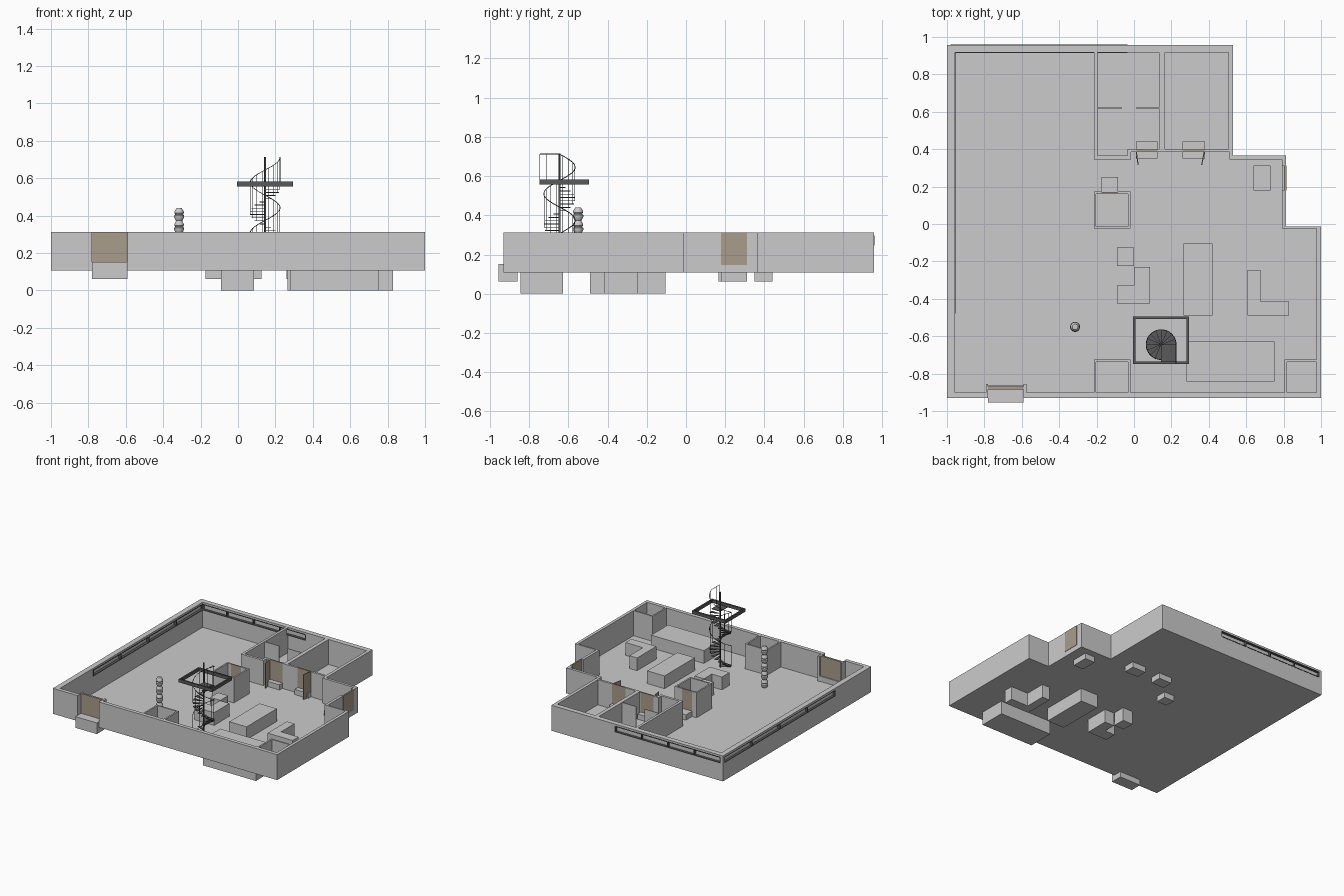
import bpy, bmesh, math
from math import cos, sin, pi, tau

if "Cube" in bpy.data.objects:
    bpy.data.objects.remove(bpy.data.objects["Cube"])

FLOOR, TOP = 0.107, 0.312


def material(name, rgb):
    m = bpy.data.materials.new(name)
    m.diffuse_color = (*rgb, 1)
    m.use_nodes = True
    m.node_tree.nodes["Principled BSDF"].inputs["Base Color"].default_value = m.diffuse_color
    return m


BROWN = material("brown_wood", (0.40, 0.34, 0.26))
DARK = material("dark_metal", (0.10, 0.10, 0.10))


def finish(name, bm, mat=None):
    bmesh.ops.recalc_face_normals(bm, faces=bm.faces)
    me = bpy.data.meshes.new(name)
    bm.to_mesh(me)
    bm.free()
    ob = bpy.data.objects.new(name, me)
    bpy.context.collection.objects.link(ob)
    if mat:
        me.materials.append(mat)
    return ob


def add_prism(bm, pts, z0, z1):
    lo = [bm.verts.new((x, y, z0)) for x, y in pts]
    hi = [bm.verts.new((x, y, z1)) for x, y in pts]
    bm.faces.new(lo[::-1])
    bm.faces.new(hi)
    n = len(pts)
    for i in range(n):
        j = (i + 1) % n
        bm.faces.new((lo[i], lo[j], hi[j], hi[i]))


def rect(x0, x1, y0, y1):
    return [(x0, y0), (x1, y0), (x1, y1), (x0, y1)]


def prism(name, pts, z0, z1, mat=None):
    bm = bmesh.new()
    add_prism(bm, pts, z0, z1)
    return finish(name, bm, mat)


def boxes(name, specs, mat=None):
    bm = bmesh.new()
    for x0, x1, y0, y1, z0, z1 in specs:
        add_prism(bm, rect(x0, x1, y0, y1), z0, z1)
    return finish(name, bm, mat)


def cut(target, pts, z0=FLOOR + 0.003, z1=0.36):
    c = prism("cutter", pts, z0, z1)
    c.hide_render = True
    mod = target.modifiers.new("cut", 'BOOLEAN')
    mod.operation, mod.solver, mod.object = 'DIFFERENCE', 'EXACT', c
    bpy.context.view_layer.objects.active = target
    bpy.ops.object.modifier_apply(modifier=mod.name)
    bpy.data.objects.remove(c)


def tube(name, paths, radius, mat):
    cu = bpy.data.curves.new(name, 'CURVE')
    cu.dimensions = '3D'
    cu.bevel_depth, cu.bevel_resolution = radius, 0
    cu.use_fill_caps = True
    for path in paths:
        s = cu.splines.new('POLY')
        s.points.add(len(path) - 1)
        for p, co in zip(s.points, path):
            p.co = (*co, 1)
    ob = bpy.data.objects.new(name, cu)
    bpy.context.collection.objects.link(ob)
    cu.materials.append(mat)
    return ob


# Building shell: solid footprint with the rooms carved out, leaving floor and walls
shell = prism("floor_and_walls", [
    (-1, -.93), (1, -.93), (1, -.013), (.812, -.013), (.812, .366),
    (.53, .366), (.53, .958), (-1, .958)], FLOOR, TOP)
cut(shell, [
    (-.957, -.90), (-.79, -.90), (-.79, -.855), (-.575, -.855), (-.575, -.90),
    (-.215, -.90), (-.215, -.725), (-.02, -.725), (-.02, -.90), (.805, -.90),
    (.805, -.725), (.976, -.725), (.976, -.025), (.79, -.025), (.79, .345),
    (.51, .345), (.51, .385), (-.015, .385), (-.015, .345), (-.215, .345),
    (-.215, .917), (-.957, .917)])
cut(shell, [(-.195, .365), (-.035, .365), (-.035, .402), (.135, .402),
            (.135, .917), (-.195, .917)])
cut(shell, rect(.165, .505, .402, .917))
cut(shell, rect(-.203, -.032, -.90, -.737))
cut(shell, rect(.817, .976, -.90, -.737))

# Door and window openings
cut(shell, rect(-.78, -.59, -.95, -.84))
cut(shell, rect(.77, .83, .178, .312), z0=.147)
cut(shell, rect(.01, .125, .37, .42))
cut(shell, rect(.26, .38, .37, .42))
WZ0, WZ1 = .247, .298
cut(shell, rect(-1.02, -.94, -.478, .94), WZ0, WZ1)
cut(shell, rect(-.98, -.036, .90, .98), WZ0, WZ1)

# Free-standing store cupboard
store = prism("store_walls", rect(-.215, -.02, -.025, .173), FLOOR, TOP)
cut(store, rect(-.203, -.033, -.013, .160))
cut(store, rect(-.175, -.085, .15, .19))

# Thin cubicle screens
boxes("room_screens", [(-.195, -.065, .617, .622, FLOOR, TOP),
                       (.01, .135, .617, .622, FLOOR, TOP)])

# Doors
boxes("front_door", [(-.78, -.59, -.885, -.868, FLOOR, TOP)], BROWN)
boxes("side_door", [(.803, .815, .178, .312, .147, TOP)], BROWN)
boxes("store_door", [(-.175, -.085, .162, .171, FLOOR, TOP)], BROWN)
boxes("room_doors", [(.01, .125, .388, .398, FLOOR, TOP),
                     (.26, .38, .388, .398, FLOOR, TOP)], BROWN)
for i, (xa, xb) in enumerate([(.012, .022), (.376, .362)]):
    prism(f"open_door_leaf_{i + 1}", [(xa - .003, .39), (xb - .003, .315),
                                      (xb + .003, .315), (xa + .003, .39)], FLOOR, TOP, BROWN)

# Window bands: dark rails and mullions around thin panes
N, T = 4, .006
bars, panes = [], []
for z in (WZ0, WZ1 - T):
    bars.append((-1.0, -.955, -.478, .94, z, z + T))
    bars.append((-.98, -.036, .915, .960, z, z + T))
for i in range(N + 1):
    y = -.478 + i * (1.412 / N)
    x = -.98 + i * (.938 / N)
    bars.append((-1.0, -.955, y, y + T, WZ0, WZ1))
    bars.append((x, x + T, .915, .960, WZ0, WZ1))
boxes("window_frames", bars, DARK)
boxes("window_panes", [(-.981, -.977, -.478, .94, WZ0, WZ1),
                       (-.98, -.036, .936, .940, WZ0, WZ1)])

# Furniture blocks, centred on the floor level
TALL, LOW = (.0, .213), (.062, .152)
boxes("long_counter", [(.28, .75, -.843, -.627, *TALL)])
boxes("island_block", [(.265, .42, -.49, -.105, *TALL)])
prism("corner_bench", [(.607, -.49), (.83, -.49), (.83, -.415), (.675, -.415),
                       (.675, -.245), (.607, -.245)], *TALL)
prism("desk", [(-.09, -.425), (.085, -.425), (.085, -.23), (0, -.23),
               (0, -.33), (-.09, -.33)], *TALL)
boxes("desk_side_block", [(-.09, 0, -.225, -.125, *TALL)])
boxes("door_blocks", [
    (-.78, -.59, -.955, -.86, *LOW), (-.175, -.085, .165, .25, *LOW),
    (.01, .125, .35, .44, *LOW), (.26, .38, .35, .44, *LOW),
    (.64, .73, .178, .312, *LOW)])

# Spiral staircase
CX, CY, R = .145, -.645, .08
DECK, PITCH, STEPS, PER = .56, .27, 26, 16


def at(a, r, z):
    return (CX + r * cos(a), CY + r * sin(a), z)


bm = bmesh.new()
for k in range(STEPS):
    a0, a1 = k * tau / PER, (k + 1) * tau / PER
    z = DECK - PITCH * (k + 1) / PER
    add_prism(bm, [at(a, r, 0)[:2] for a, r in
                   ((a0, .003), (a0, R), (a1, R), (a1, .003))], z - .004, z)
finish("spiral_treads", bm, DARK)
boxes("stair_landing", [(CX, CX + R, -.745, CY, DECK - .004, DECK)], DARK)

bm = bmesh.new()
bmesh.ops.create_cone(bm, cap_ends=True, segments=12, radius1=.005, radius2=.005, depth=.715 - FLOOR)
bmesh.ops.translate(bm, verts=bm.verts, vec=(CX, CY, (.715 + FLOOR) / 2))
finish("stair_pole", bm, DARK)

rail = [(CX + R, -.745, .712)]
rail += [at(i * tau / 32, R, .712 - PITCH * i / 32) for i in range(2 * STEPS + 1)]
tube("stair_handrail", [rail], .0022, DARK)
posts = [[at((k + .5) * tau / PER, R, DECK - PITCH * (k + 1) / PER),
          at((k + .5) * tau / PER, R, .712 - PITCH * (k + .5) / PER)] for k in range(STEPS)]
posts += [[(CX + R, y, DECK), (CX + R, y, .712)] for y in (-.745, -.712, -.678, -.645)]
tube("stair_balusters", posts, .0012, DARK)

# Square opening frame at the upper storey
x0, x1, y0, y1, w, za, zb = -.005, .293, -.748, -.495, .012, .557, .583
boxes("stairwell_frame", [(x0, x1, y0, y0 + w, za, zb), (x0, x1, y1 - w, y1, za, zb),
                          (x0, x0 + w, y0 + w, y1 - w, za, zb),
                          (x1 - w, x1, y0 + w, y1 - w, za, zb)], DARK)

# Turned column of stacked bulbs
unit = [(.017, 0), (.021, .1), (.027, .3), (.027, .42), (.020, .5), (.025, .6), (.025, .75), (.018, .9)]
UNITS = 5
H = (.44 - FLOOR) / UNITS
profile = [(r, FLOOR + (u + t) * H) for u in range(UNITS) for r, t in unit] + [(.015, .44)]
bm = bmesh.new()
S = 24
rings = [[bm.verts.new((-.315 + r * cos(tau * i / S), -.55 + r * sin(tau * i / S), z))
          for i in range(S)] for r, z in profile]
for a, b in zip(rings, rings[1:]):
    for i in range(S):
        j = (i + 1) % S
        bm.faces.new((a[i], a[j], b[j], b[i]))
bm.faces.new(rings[0][::-1])
bm.faces.new(rings[-1])
column = finish("turned_column", bm)
bpy.ops.object.select_all(action='DESELECT')
column.select_set(True)
bpy.context.view_layer.objects.active = column
bpy.ops.object.shade_smooth_by_angle(angle=math.radians(35))
